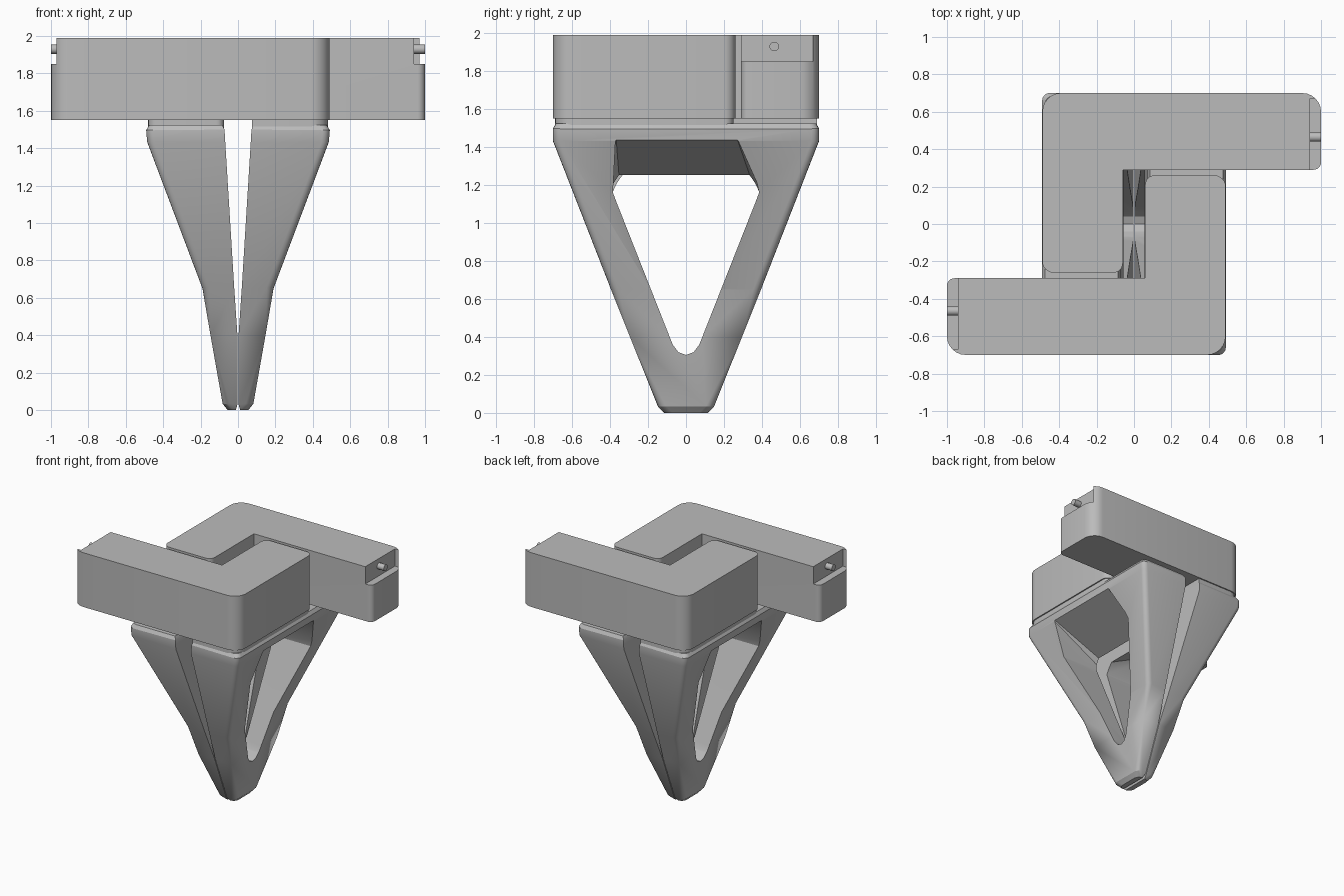
import bpy, bmesh, math
from mathutils import Vector

cube = bpy.data.objects.get("Cube")
if cube:
    bpy.data.objects.remove(cube, do_unlink=True)

grey = bpy.data.materials.new("plain grey")
grey.use_nodes = True
GREY = (0.5, 0.5, 0.5, 1)
grey.diffuse_color = GREY
grey.node_tree.nodes["Principled BSDF"].inputs["Base Color"].default_value = GREY


def make(name, bm):
    bmesh.ops.recalc_face_normals(bm, faces=bm.faces)
    mesh = bpy.data.meshes.new(name)
    bm.to_mesh(mesh)
    bm.free()
    mesh.materials.append(grey)
    ob = bpy.data.objects.new(name, mesh)
    bpy.context.collection.objects.link(ob)
    return ob


def box(name, lo, hi):
    bm = bmesh.new()
    bmesh.ops.create_cube(bm, size=1)
    for v in bm.verts:
        v.co = [lo[i] if v.co[i] < 0 else hi[i] for i in range(3)]
    return make(name, bm)


def cut(ob, cutter):
    """Subtract the cutter, bake the result and drop the cutter."""
    mod = ob.modifiers.new("cut", 'BOOLEAN')
    mod.operation, mod.solver, mod.object = 'DIFFERENCE', 'EXACT', cutter
    deps = bpy.context.evaluated_depsgraph_get()
    mesh = bpy.data.meshes.new_from_object(ob.evaluated_get(deps))
    ob.modifiers.clear()
    ob.data = mesh
    bpy.data.objects.remove(cutter, do_unlink=True)


def rounded_outline(corners, steps=6):
    """Round each (x, y, radius) right-angle corner of an outline."""
    pts = []
    for i, (x, y, r) in enumerate(corners):
        p = Vector((x, y))
        if r == 0:
            pts.append(p)
            continue
        a = (Vector(corners[i - 1][:2]) - p).normalized()
        b = (Vector(corners[(i + 1) % len(corners)][:2]) - p).normalized()
        centre = p + (a + b) * r
        for k in range(steps + 1):
            t = math.pi / 2 * k / steps
            pts.append(centre - b * r * math.cos(t) - a * r * math.sin(t))
    return pts


def prism(name, outline, z0, z1):
    bm = bmesh.new()
    face = bm.faces.new([bm.verts.new((p.x, p.y, z0)) for p in outline])
    ext = bmesh.ops.extrude_face_region(bm, geom=[face])["geom"]
    for v in ext:
        if isinstance(v, bmesh.types.BMVert):
            v.co.z = z1
    return make(name, bm)


# L-shaped top block with a notch at the end of its long bar
block = prism("top_block", rounded_outline([
    (-1, -0.70, 0.1), (0.49, -0.70, 0.1), (0.49, 0.26, 0.06),
    (0.06, 0.26, 0.05), (0.06, -0.29, 0), (-1, -0.29, 0.04)]), 1.55, 1.99)
cut(block, box("notch_cutter", (-1.1, -0.67, 1.85), (-0.94, -0.2, 2.1)))

# Pin in the notch
bpy.ops.mesh.primitive_cylinder_add(vertices=20, radius=0.025, depth=0.08,
                                    location=(-0.96, -0.465, 1.93),
                                    rotation=(0, math.pi / 2, 0))
pin = bpy.context.object
pin.name = "notch_pin"
pin.data.materials.append(grey)

# Neck joining the block to the leg
neck = prism("neck", rounded_outline([
    (0.075, -0.69, 0), (0.48, -0.69, 0.09), (0.48, 0.25, 0.05),
    (0.075, 0.25, 0.04)]), 1.50, 1.56)

# Tapering leg: rectangular sections (z, inner x, outer x, half width)
sections = [(0, 0.012, 0.055, 0.115), (0.03, 0.003, 0.08, 0.145),
            (0.4, 0.003, 0.147, 0.295), (0.65, 0.02, 0.19, 0.395),
            (1.43, 0.068, 0.485, 0.70), (1.5, 0.072, 0.49, 0.70),
            (1.525, 0.085, 0.475, 0.685)]
bm = bmesh.new()
rings = [[bm.verts.new(c) for c in ((a, -h, z), (b, -h, z), (b, h, z), (a, h, z))]
         for z, a, b, h in sections]
bm.faces.new(rings[0])
bm.faces.new(rings[-1])
outer = []
for lo, hi in zip(rings, rings[1:]):
    for i in range(4):
        j = (i + 1) % 4
        bm.faces.new((lo[i], lo[j], hi[j], hi[i]))
    outer += [bm.edges.get((lo[i], hi[i])) for i in (1, 2)]
bmesh.ops.bevel(bm, geom=outer, offset=0.04, segments=4, profile=0.5,
                affect='EDGES', clamp_overlap=True)
leg = make("leg", bm)

# Window through the leg, its ceiling sloping down toward the inside
bm = bmesh.new()
low = [(0.385, 1.16), (0.37, 1.12), (0.07, 0.36), (0.04, 0.32), (0, 0.305)]
for x, top in ((0.56, [(-0.37, 1.47), (0.26, 1.47), (0.37, 1.23)]),
               (-0.04, [(-0.35, 1.21), (0.35, 1.21)])):
    for y, z in top + low + [(-y, z) for y, z in low]:
        bm.verts.new((x, y, z))
bmesh.ops.convex_hull(bm, input=bm.verts)
cut(leg, make("window_cutter", bm))

# Smooth the rounded edges, then repeat the half turned about the middle
bpy.context.view_layer.update()
for ob in (block, pin, neck, leg):
    bpy.ops.object.select_all(action='DESELECT')
    ob.select_set(True)
    bpy.context.view_layer.objects.active = ob
    bpy.ops.object.shade_smooth_by_angle(angle=math.radians(25))
    name = ob.name
    ob.name = "front_" + name
    twin = ob.copy()
    twin.name = "back_" + name
    bpy.context.collection.objects.link(twin)
    twin.matrix_world = ob.matrix_world.copy()
    twin.location = (-ob.location.x, -ob.location.y, ob.location.z)
    twin.rotation_euler = (ob.rotation_euler.x, ob.rotation_euler.y,
                           ob.rotation_euler.z + math.pi)
